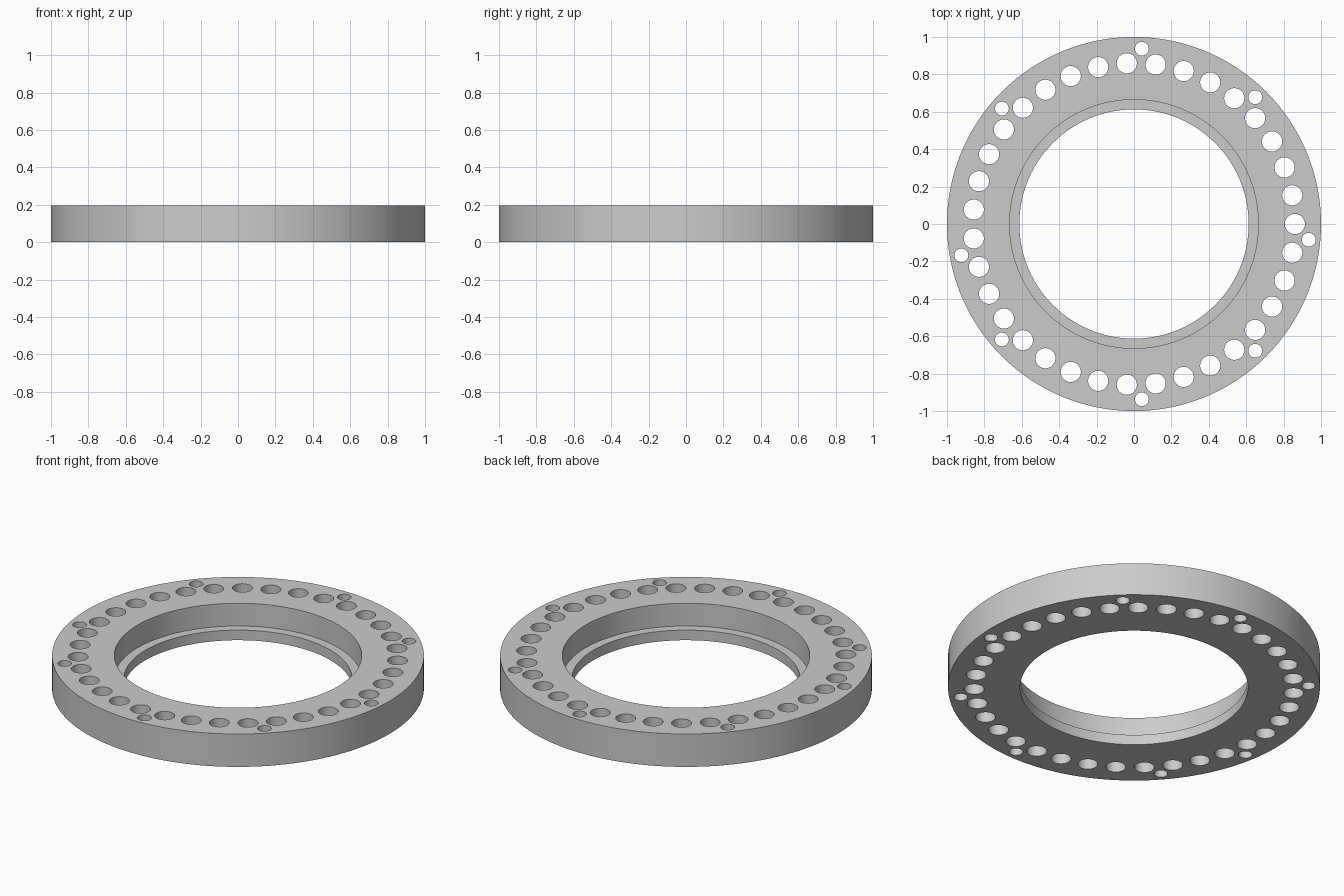
import bpy, bmesh, math

if "Cube" in bpy.data.objects:
    bpy.data.objects.remove(bpy.data.objects["Cube"])

HEIGHT, LEDGE_Z = 0.195, 0.06
OUTER_R, RECESS_R, BORE_R = 1.0, 0.665, 0.613
HOLES = 35
STEP = 2 * math.pi / HOLES

grey = bpy.data.materials.new("grey")
grey.diffuse_color = (0.6, 0.6, 0.6, 1)
grey.use_nodes = True
grey.node_tree.nodes["Principled BSDF"].inputs["Base Color"].default_value = grey.diffuse_color

bm = bmesh.new()


def circle(r, z, n, cx=0.0, cy=0.0):
    """Closed loop of vertices and its edges."""
    vs = [bm.verts.new((cx + r * math.cos(2 * math.pi * i / n),
                        cy + r * math.sin(2 * math.pi * i / n), z)) for i in range(n)]
    es = [bm.edges.new((vs[i], vs[(i + 1) % n])) for i in range(n)]
    return vs, es


def wall(a, b):
    """Quads joining two loops of equal count."""
    n = len(a[0])
    for i in range(n):
        j = (i + 1) % n
        bm.faces.new((a[0][i], a[0][j], b[0][j], b[0][i]))


# Rim and stepped bore
rim_low, rim_high = circle(OUTER_R, 0, 128), circle(OUTER_R, HEIGHT, 128)
bore_low, bore_high = circle(BORE_R, 0, 96), circle(BORE_R, LEDGE_Z, 96)
recess_low, recess_high = circle(RECESS_R, LEDGE_Z, 96), circle(RECESS_R, HEIGHT, 96)
wall(rim_low, rim_high)
wall(bore_low, bore_high)
wall(bore_high, recess_low)
wall(recess_low, recess_high)
top = rim_high[1] + recess_high[1]
bottom = rim_low[1] + bore_low[1]

# Ring of large through holes, then small holes outside the gaps between them
holes = [(i * STEP, 0.86, 0.054) for i in range(HOLES)]
holes += [((k + 0.5) * STEP, 0.938, 0.037) for k in (4, 8, 13, 18, 21, 26, 30, 34)]
for angle, dist, r in holes:
    x, y = dist * math.cos(angle), dist * math.sin(angle)
    low, high = circle(r, 0, 32, x, y), circle(r, HEIGHT, 32, x, y)
    wall(low, high)
    top += high[1]
    bottom += low[1]

# Flat top and underside around the openings
for edges, nz in ((top, 1), (bottom, -1)):
    bmesh.ops.triangle_fill(bm, use_beauty=True, use_dissolve=False,
                            edges=edges, normal=(0, 0, nz))
bmesh.ops.recalc_face_normals(bm, faces=bm.faces)

mesh = bpy.data.meshes.new("drilled_ring")
bm.to_mesh(mesh)
bm.free()
mesh.materials.append(grey)
ring = bpy.data.objects.new("drilled_ring", mesh)
bpy.context.collection.objects.link(ring)
bpy.context.view_layer.objects.active = ring
ring.select_set(True)
bpy.ops.object.shade_smooth_by_angle(angle=math.radians(30))
